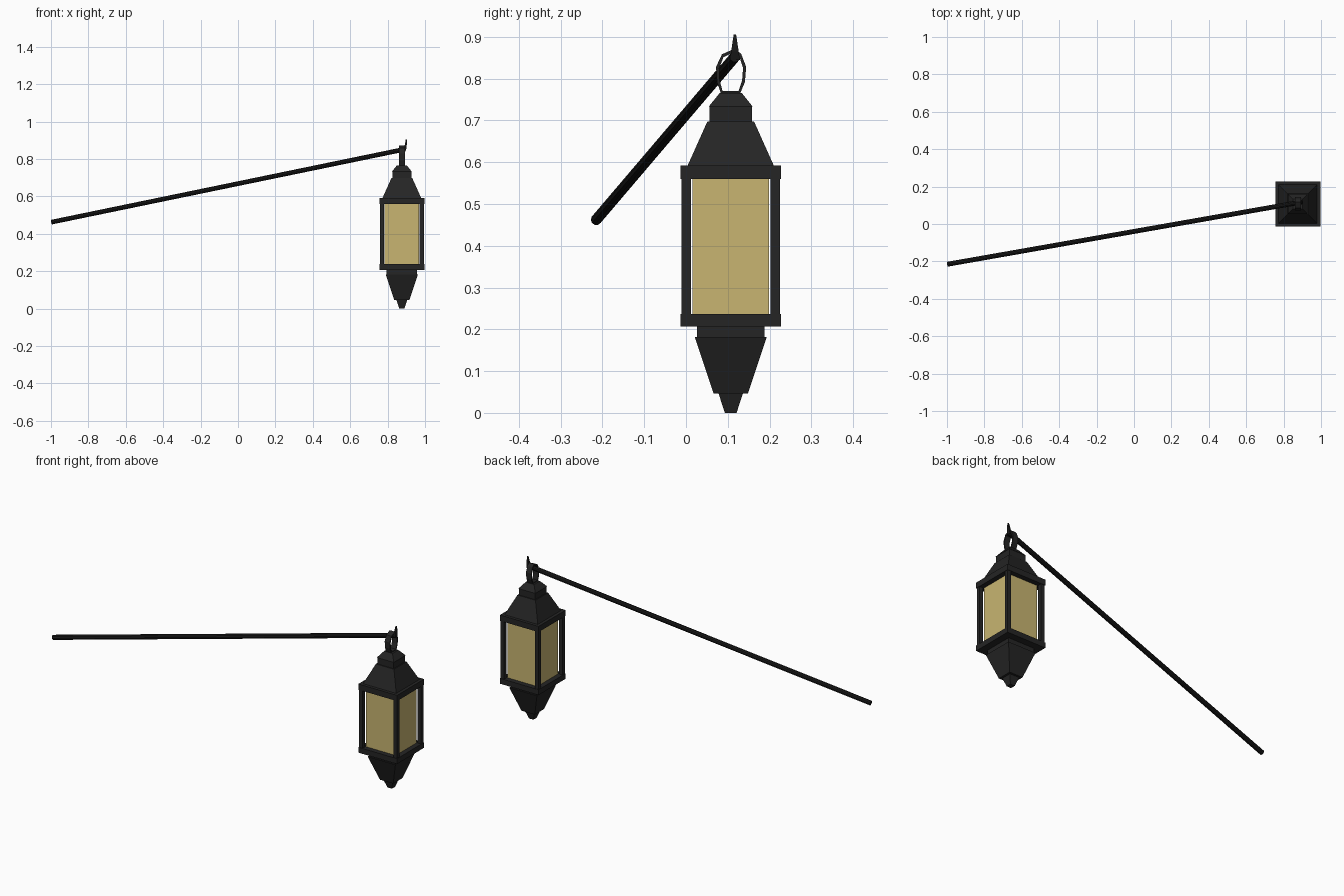
import bpy, bmesh, math
from mathutils import Vector

if "Cube" in bpy.data.objects:
    bpy.data.objects.remove(bpy.data.objects["Cube"])

CX, CY = 0.876, 0.107   # lantern axis


def material(name, rgb):
    m = bpy.data.materials.new(name)
    m.diffuse_color = (*rgb, 1)
    m.use_nodes = True
    m.node_tree.nodes["Principled BSDF"].inputs["Base Color"].default_value = m.diffuse_color
    return m


IRON = material("dark iron", (0.018, 0.018, 0.018))
BLACK = material("black rod", (0.010, 0.010, 0.010))
GLASS = material("amber glass", (0.58, 0.46, 0.165))


def finish(name, bm, mat):
    bmesh.ops.recalc_face_normals(bm, faces=bm.faces)
    me = bpy.data.meshes.new(name)
    bm.to_mesh(me)
    bm.free()
    me.materials.append(mat)
    ob = bpy.data.objects.new(name, me)
    bpy.context.collection.objects.link(ob)
    return ob


def loft(name, rings, mat):
    """Closed solid from a list of point rings."""
    bm = bmesh.new()
    loops = [[bm.verts.new(p) for p in r] for r in rings]
    n = len(loops[0])
    for a, b in zip(loops, loops[1:]):
        for i in range(n):
            j = (i + 1) % n
            bm.faces.new((a[i], a[j], b[j], b[i]))
    bm.faces.new(loops[0][::-1])
    bm.faces.new(loops[-1])
    return finish(name, bm, mat)


def square(h, z, x=CX, y=CY):
    return [(x + sx * h, y + sy * h, z) for sx, sy in ((-1, -1), (1, -1), (1, 1), (-1, 1))]


def frustum(name, h0, z0, h1, z1, mat=IRON, x=CX, y=CY):
    return loft(name, [square(h0, z0, x, y), square(h1, z1, x, y)], mat)


def rod(name, p0, p1, r0, r1, sides, mat):
    p0, p1 = Vector(p0), Vector(p1)
    q = (p1 - p0).to_track_quat('Z', 'Y')
    rings = []
    for p, r in ((p0, r0), (p1, r1)):
        rings.append([p + q @ Vector((r * math.cos(t), r * math.sin(t), 0))
                      for t in (2 * math.pi * i / sides for i in range(sides))])
    return loft(name, rings, mat)


# Lantern body, bottom to top
frustum("bottom_tip", 0.014, 0.0, 0.029, 0.046)
frustum("lower_taper", 0.041, 0.046, 0.086, 0.181)
frustum("lower_collar", 0.081, 0.181, 0.081, 0.208)
frustum("base_frame", 0.12, 0.207, 0.12, 0.237)
frustum("top_frame", 0.12, 0.56, 0.12, 0.592)
frustum("roof", 0.103, 0.592, 0.056, 0.697)
frustum("neck", 0.051, 0.697, 0.051, 0.733)
frustum("cap", 0.0525, 0.733, 0.026, 0.766)

# Glass box and corner posts
frustum("glass_panes", 0.092, 0.237, 0.092, 0.56, GLASS)
for sx in (-1, 1):
    for sy in (-1, 1):
        frustum("corner_post", 0.011, 0.23, 0.011, 0.57,
                x=CX + sx * 0.1065, y=CY + sy * 0.1065)

# Hanging ring: flat band around a hand-bent outline in the y-z plane
outline = [(.117, .872), (.086, .858), (.072, .828), (.074, .792), (.084, .763),
           (.129, .763), (.141, .792), (.144, .828), (.132, .859)]
bm = bmesh.new()
sections = []
for y, z in outline:
    out = Vector((0, y - CY, z - 0.815)).normalized() * 0.008
    p = Vector((CX, y, z))
    w = Vector((0.016, 0, 0))
    sections.append([bm.verts.new(c) for c in (p - w, p + w, p + w - out, p - w - out)])
for i, a in enumerate(sections):
    b = sections[(i + 1) % len(sections)]
    for k in range(4):
        m = (k + 1) % 4
        bm.faces.new((a[k], a[m], b[m], b[k]))
finish("hanging_ring", bm, IRON)

# Carrying pole with an upturned spike at the end
rod("pole", (-0.997, -0.215, 0.462), (0.893, 0.117, 0.852), 0.013, 0.013, 10, BLACK)
spike = [[(x + sx * hx, 0.117 + sy * hy, z) for sx, sy in ((-1, -1), (1, -1), (1, 1), (-1, 1))]
         for x, z, hx, hy in ((0.890, 0.845, 0.008, 0.012), (0.896, 0.865, 0.006, 0.009),
                              (0.900, 0.905, 0.003, 0.003))]
loft("end_spike", spike, BLACK)
